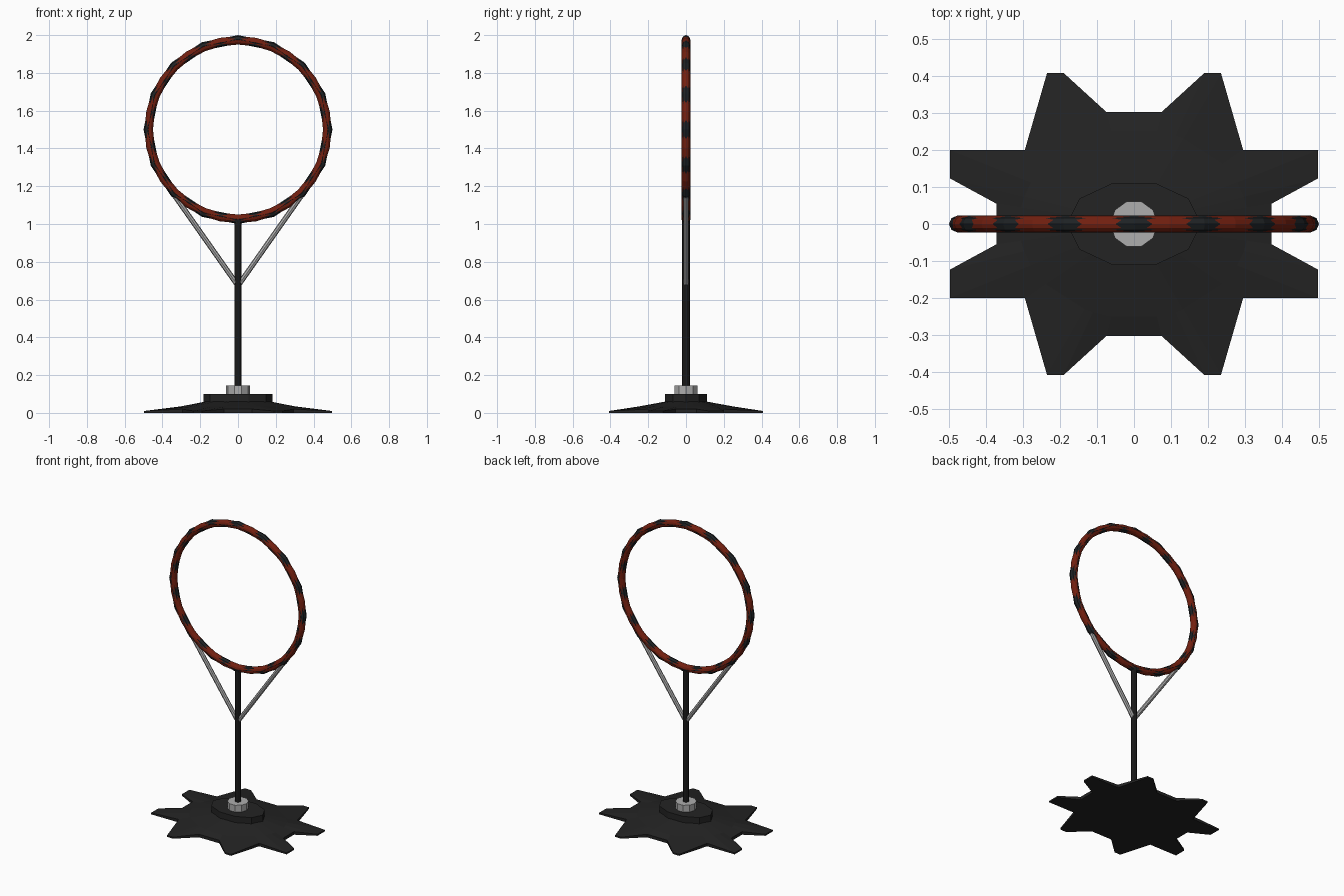
import bpy, bmesh
from math import pi, hypot, sin, cos
from mathutils import Vector

cube = bpy.data.objects.get("Cube")
if cube:
    bpy.data.objects.remove(cube, do_unlink=True)


def material(name, color):
    m = bpy.data.materials.new(name)
    m.use_nodes = True
    m.diffuse_color = (*color, 1)
    m.node_tree.nodes["Principled BSDF"].inputs["Base Color"].default_value = (*color, 1)
    return m


BLACK = material("matte black", (0.017, 0.017, 0.017))
RING_BLACK = material("ring black", (0.013, 0.016, 0.018))
RED = material("dark red", (0.17, 0.014, 0.005))
STEEL = material("steel grey", (0.42, 0.42, 0.42))


def finish(obj, name, mat):
    obj.name = name
    obj.data.name = name
    obj.data.materials.clear()
    obj.data.materials.append(mat)
    return obj


def rod(name, start, end, radius, sides, mat):
    a, b = Vector(start), Vector(end)
    bpy.ops.mesh.primitive_cylinder_add(vertices=sides, radius=radius,
                                        depth=(b - a).length, location=(a + b) / 2)
    obj = bpy.context.object
    obj.rotation_euler = (b - a).to_track_quat('Z', 'Y').to_euler()
    return finish(obj, name, mat)


def loft(name, rings, mat):
    """Skin a stack of equal-length point rings and cap both ends."""
    bm = bmesh.new()
    loops = [[bm.verts.new(p) for p in ring] for ring in rings]
    n = len(loops[0])
    for low, high in zip(loops, loops[1:]):
        for i in range(n):
            j = (i + 1) % n
            bm.faces.new((low[i], low[j], high[j], high[i]))
    bm.faces.new(loops[0][::-1])
    bm.faces.new(loops[-1])
    bmesh.ops.recalc_face_normals(bm, faces=bm.faces)
    mesh = bpy.data.meshes.new(name)
    bm.to_mesh(mesh)
    bm.free()
    obj = bpy.data.objects.new(name, mesh)
    bpy.context.collection.objects.link(obj)
    return finish(obj, name, mat)


def ellipse(rx, ry, z, n):
    return [(rx * cos(2 * pi * i / n), ry * sin(2 * pi * i / n), z) for i in range(n)]


# Star-shaped foot: one quarter of the outline, mirrored to all four
quarter = [(0.372, 0.055), (0.497, 0.123), (0.497, 0.2), (0.295, 0.2),
           (0.235, 0.408), (0.19, 0.408), (0.075, 0.303)]
half = quarter + [(-x, y) for x, y in reversed(quarter)]
outline = half + [(-x, -y) for x, y in half]


def on_ellipse(rx, ry, z):
    ring = []
    for x, y in outline:
        k = hypot(x / rx, y / ry)
        ring.append((x / k, y / k, z))
    return ring


def rim_height(x, y):
    return 0.01 if hypot(x, y) > 0.4 else 0.02


loft("star_foot", [[(x, y, 0) for x, y in outline],
                   [(x, y, rim_height(x, y)) for x, y in outline],
                   on_ellipse(0.31, 0.255, 0.034),
                   on_ellipse(0.175, 0.11, 0.06)], BLACK)

# Raised step and collar that hold the pole
loft("foot_step", [ellipse(0.182, 0.117, 0.05, 10), ellipse(0.182, 0.117, 0.1, 10)], BLACK)
loft("pole_collar", [ellipse(0.064, 0.064, 0.09, 10), ellipse(0.064, 0.064, 0.145, 10)], STEEL)

# Pole and the two slanted braces
rod("pole", (0, 0, 0.1), (0, 0, 1.02), 0.02, 10, BLACK)
for side, label in ((1, "left"), (-1, "right")):
    rod(label + "_brace", (side * 0.005, 0, 0.68), (side * 0.332, 0, 1.145), 0.014, 8, STEEL)

# Hoop: a coarse black core whose corners break through the rounder red sleeve
for name, mat, major, minor, steps, sides in (
        ("hoop_core", RING_BLACK, 0.4775, 0.0225, 16, 8),
        ("hoop_sleeve", RED, 0.4725, 0.0225, 32, 12)):
    bpy.ops.mesh.primitive_torus_add(major_segments=steps, minor_segments=sides,
                                     major_radius=major, minor_radius=minor,
                                     location=(0, 0, 1.5), rotation=(pi / 2, 0, 0))
    finish(bpy.context.object, name, mat)
